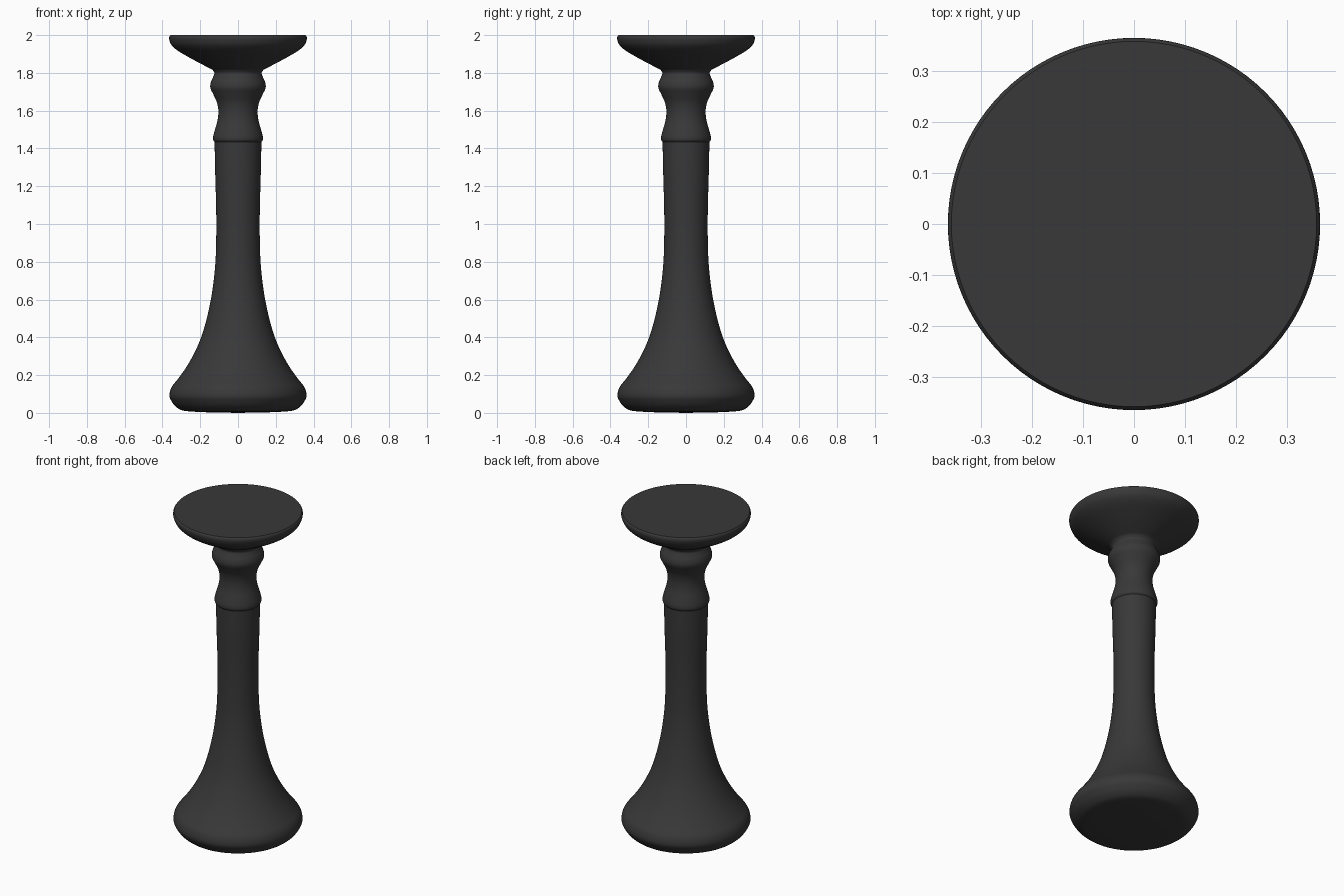
import bpy, bmesh, math
from mathutils import Vector

if "Cube" in bpy.data.objects:
    bpy.data.objects.remove(bpy.data.objects["Cube"])

STEPS = 5      # curve subdivisions between profile points
SIDES = 96

# Profile sections (radius, height); each is a smooth curve, corners between sections stay crisp
foot = [(0.20, 0.004), (0.29, 0.012), (0.328, 0.032), (0.352, 0.062), (0.363, 0.092),
        (0.352, 0.135), (0.318, 0.18), (0.275, 0.24), (0.235, 0.31), (0.195, 0.40),
        (0.163, 0.51), (0.137, 0.64), (0.12, 0.79), (0.115, 0.95), (0.116, 1.10),
        (0.121, 1.28), (0.124, 1.435)]
collar = [(0.124, 1.435), (0.131, 1.445), (0.131, 1.465), (0.122, 1.50), (0.108, 1.55),
          (0.104, 1.60), (0.112, 1.645), (0.130, 1.685), (0.146, 1.72), (0.144, 1.75),
          (0.130, 1.782), (0.125, 1.80), (0.135, 1.817)]
dish = [(0.135, 1.817), (0.19, 1.845), (0.25, 1.877), (0.315, 1.915), (0.350, 1.945), (0.363, 1.972),
        (0.364, 1.990), (0.358, 2.0)]


def smooth_curve(pts):
    """Catmull-Rom curve through the points."""
    p = [Vector(q) for q in pts]
    p = [2 * p[0] - p[1]] + p + [2 * p[-1] - p[-2]]
    out = []
    for a, b, c, d in zip(p, p[1:], p[2:], p[3:]):
        for i in range(STEPS):
            t = i / STEPS
            out.append(0.5 * (2 * b + (c - a) * t + (2 * a - 5 * b + 4 * c - d) * t * t
                              + (3 * b - a - 3 * c + d) * t ** 3))
    return out + [p[-2]]


def lathe(name, profile):
    """Revolve a profile that starts and ends on the z axis."""
    bm = bmesh.new()
    verts = [bm.verts.new((r, 0, z)) for r, z in profile]
    edges = [bm.edges.new(e) for e in zip(verts, verts[1:])]
    bmesh.ops.spin(bm, geom=verts + edges, cent=(0, 0, 0), axis=(0, 0, 1),
                   angle=math.tau, steps=SIDES, use_duplicate=False)
    bmesh.ops.remove_doubles(bm, verts=bm.verts, dist=1e-5)
    bmesh.ops.recalc_face_normals(bm, faces=bm.faces)
    mesh = bpy.data.meshes.new(name)
    bm.to_mesh(mesh)
    bm.free()
    obj = bpy.data.objects.new(name, mesh)
    bpy.context.collection.objects.link(obj)
    return obj


# Turned candle stand: foot and stem, collar, flared dish with a flat top
profile = [(0, 0)]
for section in (foot, collar, dish):
    profile += [tuple(v) for v in smooth_curve(section)]
profile.append((0, 2.0))
stand = lathe("turned_stand", profile)

bpy.context.view_layer.objects.active = stand
stand.select_set(True)
bpy.ops.object.shade_smooth_by_angle(angle=math.radians(35))

# Dark matte finish
mat = bpy.data.materials.new("dark_finish")
mat.diffuse_color = (0.04, 0.04, 0.04, 1)
mat.use_nodes = True
mat.node_tree.nodes["Principled BSDF"].inputs["Base Color"].default_value = mat.diffuse_color
stand.data.materials.append(mat)
